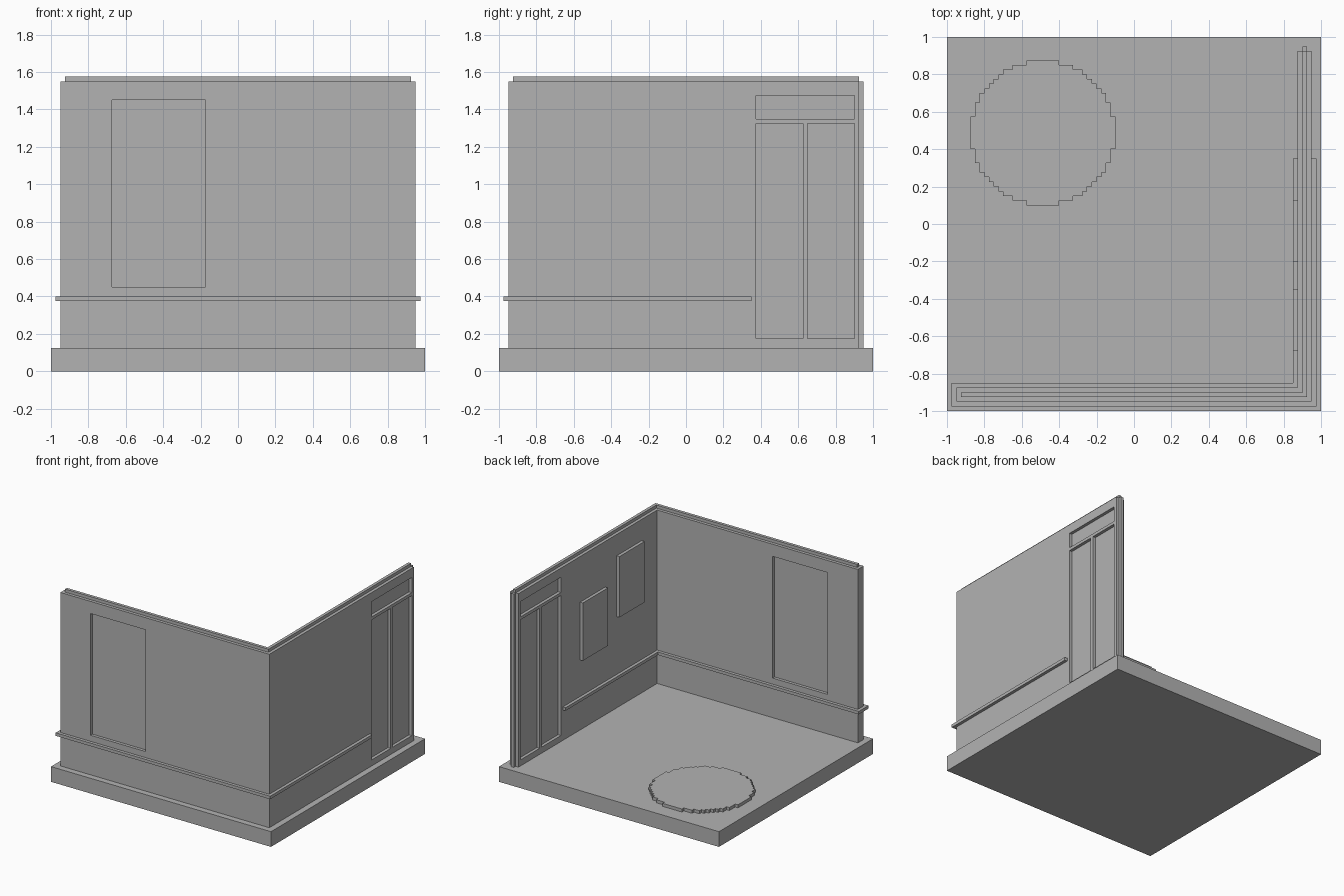
import bpy, bmesh

VOXEL = 0.025
FLOOR_TOP = 0.125
WALL_TOP = 1.55
WALL_LINE = 0.9125  # distance of both wall centre lines from the middle

if "Cube" in bpy.data.objects:
    bpy.data.objects.remove(bpy.data.objects["Cube"], do_unlink=True)

grey = bpy.data.materials.new("plain grey")
grey.use_nodes = True
GREY = (0.45, 0.45, 0.45, 1)
grey.diffuse_color = GREY
grey.node_tree.nodes["Principled BSDF"].inputs["Base Color"].default_value = GREY


def extrude(bm, outline, z0, z1):
    """Add a counter-clockwise plan outline extruded from z0 to z1."""
    low = [bm.verts.new((x, y, z0)) for x, y in outline]
    high = [bm.verts.new((x, y, z1)) for x, y in outline]
    bm.faces.new(low[::-1])
    bm.faces.new(high)
    for i in range(len(low)):
        j = (i + 1) % len(low)
        bm.faces.new((low[i], low[j], high[j], high[i]))


def part(name, *solids):
    bm = bmesh.new()
    for solid in solids:
        extrude(bm, *solid)
    mesh = bpy.data.meshes.new(name)
    bm.to_mesh(mesh)
    bm.free()
    mesh.materials.append(grey)
    obj = bpy.data.objects.new(name, mesh)
    bpy.context.collection.objects.link(obj)
    return obj


def box(x0, x1, y0, y1, z0, z1):
    return [(x0, y0), (x1, y0), (x1, y1), (x0, y1)], z0, z1


def corner_strip(half_width, end_y, z0, z1):
    """L-shaped strip following both walls."""
    a, b = WALL_LINE + half_width, WALL_LINE - half_width
    return [(-a, -a), (a, -a), (a, end_y), (b, end_y), (b, -b), (-a, -b)], z0, z1


# Floor and walls
part("floor_slab", box(-1, 1, -1, 1, 0, FLOOR_TOP))
walls = part("walls", corner_strip(0.0375, 0.925, FLOOR_TOP, WALL_TOP))
part("wall_cap", corner_strip(0.0125, 0.925, WALL_TOP, WALL_TOP + VOXEL))
part("wall_end_tongue", box(0.9, 0.925, 0.925, 0.95, FLOOR_TOP, WALL_TOP))
part("chair_rail", corner_strip(0.0625, 0.35, 0.375, 0.4))

# Window and door panes, sunk one step into both sides of the walls
recesses = []
for sign in (-1, 1):
    near, far = sorted((WALL_LINE + sign * 0.0125, WALL_LINE + sign * 0.0875))
    recesses.append(box(-0.675, -0.175, -far, -near, 0.45, 1.45))
    for y0, y1, z0, z1 in ((0.375, 0.625, 0.175, 1.325),
                           (0.65, 0.9, 0.175, 1.325),
                           (0.375, 0.9, 1.35, 1.475)):
        recesses.append(box(near, far, y0, y1, z0, z1))
cutter = part("pane_cutter", *recesses)
cutter.hide_render = True
cut = walls.modifiers.new("panes", 'BOOLEAN')
cut.operation = 'DIFFERENCE'
cut.solver = 'EXACT'
cut.object = cutter
bpy.context.view_layer.objects.active = walls
bpy.ops.object.modifier_apply(modifier=cut.name)
bpy.data.objects.remove(cutter, do_unlink=True)

# Pictures on the inner side wall
part("large_picture", box(0.85, 0.875, -0.675, -0.35, 0.875, 1.375))
part("small_picture", box(0.85, 0.875, -0.2, 0.125, 0.7, 1.175))

# Round rug with a stepped edge
RADIUS = 15.5
side = []
for row in range(-15, 16):
    half = int((RADIUS ** 2 - row ** 2) ** 0.5) + 0.5
    if side and side[-1][0] == half:
        side.pop()
    else:
        side.append((half, row - 0.5))
    side.append((half, row + 0.5))
steps = side + [(-x, y) for x, y in reversed(side)]
rug = [(x * VOXEL - 0.4875, y * VOXEL + 0.4875) for x, y in steps]
part("round_rug", (rug, FLOOR_TOP, FLOOR_TOP + VOXEL))
